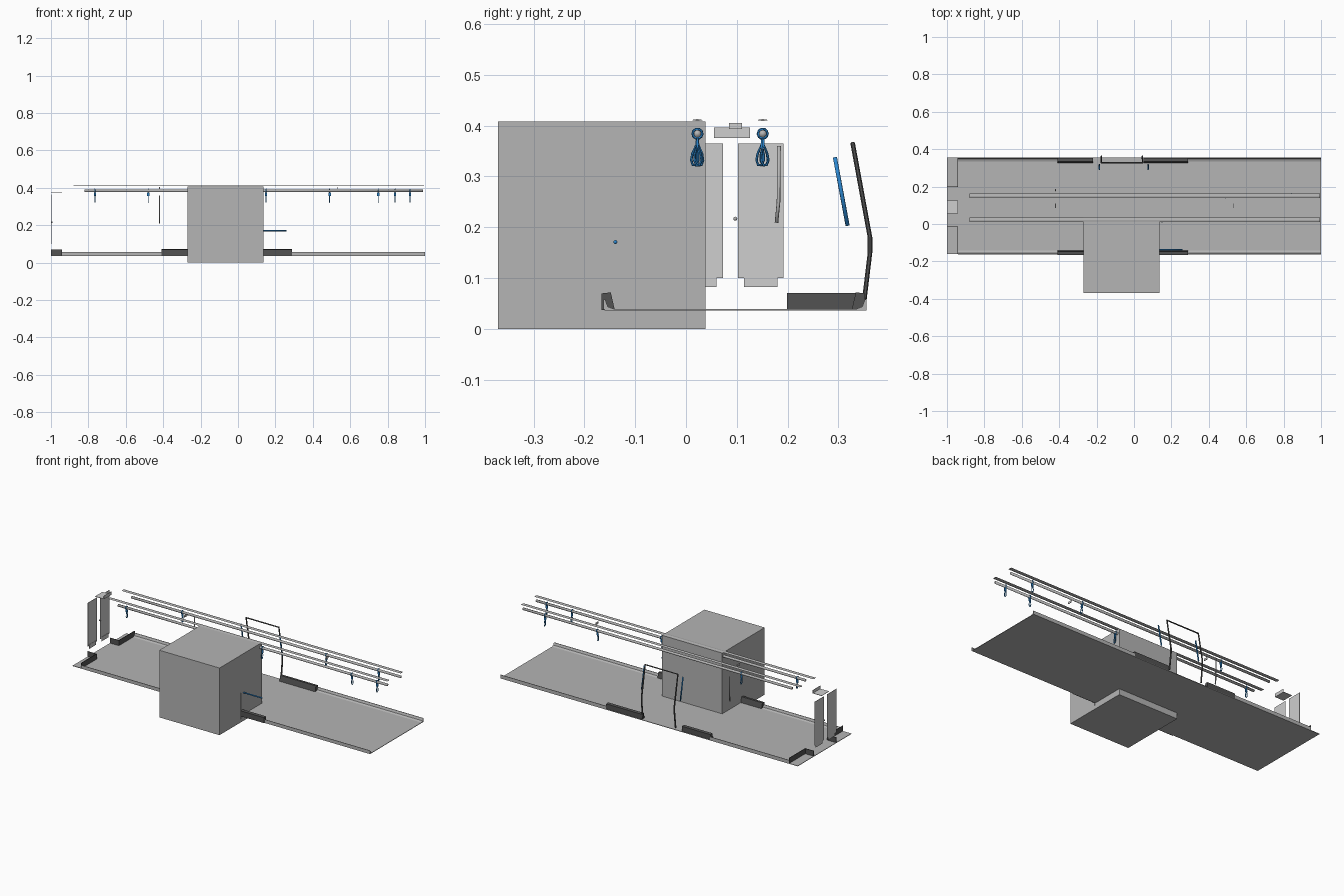
import bpy, bmesh, math
from mathutils import Vector, Matrix

if "Cube" in bpy.data.objects:
    bpy.data.objects.remove(bpy.data.objects["Cube"])

def mat(name, c):
    m = bpy.data.materials.new(name)
    m.diffuse_color = (*c, 1)
    m.use_nodes = True
    m.node_tree.nodes["Principled BSDF"].inputs["Base Color"].default_value = m.diffuse_color
    return m

GREY = mat("mid_grey", (0.46, 0.46, 0.46))
LIGHT = mat("light_grey", (0.62, 0.62, 0.62))
DARK = mat("dark_grey", (0.085, 0.085, 0.085))
BLUE = mat("blue", (0.025, 0.24, 0.62))

def finish(name, bm, m, smooth=False):
    bmesh.ops.recalc_face_normals(bm, faces=bm.faces)
    me = bpy.data.meshes.new(name)
    bm.to_mesh(me)
    bm.free()
    me.materials.append(m)
    if smooth:
        me.shade_smooth()
    ob = bpy.data.objects.new(name, me)
    bpy.context.collection.objects.link(ob)
    return ob

def box(name, x, y, z, m):
    bm = bmesh.new()
    bmesh.ops.create_cube(bm, size=1)
    for v in bm.verts:
        v.co = [(r[0] + r[1]) / 2 + c * (r[1] - r[0]) for r, c in zip((x, y, z), v.co)]
    return finish(name, bm, m)

def prism(name, x, prof, m):
    """Closed (y, z) profile extruded along x."""
    bm = bmesh.new()
    f = bm.faces.new([bm.verts.new((x[0], a, b)) for a, b in prof])
    g = bmesh.ops.extrude_face_region(bm, geom=[f])["geom"]
    bmesh.ops.translate(bm, verts=[v for v in g if isinstance(v, bmesh.types.BMVert)],
                        vec=(x[1] - x[0], 0, 0))
    return finish(name, bm, m)

def tube(name, pts, r, m, sides=8, closed=False):
    """Round bar along points, mitred at the corners."""
    pts = [Vector(p) for p in pts]
    n = len(pts)
    bm = bmesh.new()
    rings = []
    nrm = None
    for i, p in enumerate(pts):
        a = pts[i - 1] if (i or closed) else p
        b = pts[(i + 1) % n] if (i < n - 1 or closed) else p
        t = ((p - a).normalized() + (b - p).normalized()).normalized()
        if nrm is None:
            nrm = t.orthogonal()
        nrm = (nrm - t * nrm.dot(t)).normalized()
        w = t.cross(nrm)
        rings.append([bm.verts.new(p + r * (math.cos(k) * nrm + math.sin(k) * w))
                      for k in (2 * math.pi * j / sides for j in range(sides))])
    for i in range(n if closed else n - 1):
        A, B = rings[i], rings[(i + 1) % n]
        for j in range(sides):
            k = (j + 1) % sides
            bm.faces.new((A[j], A[k], B[k], B[j]))
    if not closed:
        bm.faces.new(rings[0])
        bm.faces.new(rings[-1])
    return finish(name, bm, m, sides > 6)

# Floor and large block
box("floor", (-1, 1), (-0.16, 0.355), (0.036, 0.039), GREY)
box("block", (-0.27, 0.135), (-0.37, 0.038), (0, 0.408), GREY)

# Coved floor edges and door-side skirts, front and back
cove = [(0, 0.039), (0.013, 0.044), (0.018, 0.058), (0.021, 0.058), (0.021, 0.038)]
skirt = [(0, 0.037), (0.008, 0.072), (0.026, 0.070), (0.026, 0.037)]
for side, y0, s in (("back", 0.334, 1), ("front", -0.141, -1)):
    for i, x in enumerate(((-0.94, -0.41), (0.29, 1))):
        prism(f"{side}_cove_{i}", x, [(y0 + s * a, b) for a, b in cove], GREY)
    inner = (-0.22, 0.05) if s > 0 else (-0.27, 0.135)
    y1 = 0.326 if s > 0 else -0.14
    for i, x in enumerate(((-0.41, inner[0]), (inner[1], 0.29))):
        prism(f"{side}_skirt_{i}", x, [(y1 + s * a, b) for a, b in skirt], DARK)

# L-shaped end skirts
for side, ya, yb, yc in (("back", 0.2, 0.352, 0.2), ("front", -0.16, -0.015, -0.015)):
    box(f"{side}_end_skirt", (-0.943, -0.94), (ya, yb), (0.037, 0.071), DARK)
    box(f"{side}_end_return", (-1, -0.94), (yc - 0.0015, yc + 0.0015), (0.037, 0.071), DARK)

# End wall panels with kick plates, header and latch
for i, y in enumerate((0.0275, 0.147)):
    box(f"end_panel_{i}", (-1, -0.998), (y - 0.045, y + 0.045), (0.1, 0.365), LIGHT)
    box(f"kick_plate_{i}", (-0.998, -0.996), (y - 0.033, y + 0.033), (0.083, 0.108), LIGHT)
box("header_shelf", (-1, -0.94), (0.055, 0.126), (0.376, 0.378), LIGHT)
box("header_front", (-0.942, -0.94), (0.055, 0.126), (0.376, 0.396), LIGHT)
tube("latch", [(-1, 0.097, 0.217), (-0.992, 0.097, 0.217)], 0.004, GREY)

# Small hanging plates
for x in (-0.42, 0.53):
    box("hanging_plate", (x - 0.002, x + 0.002), (0.085, 0.11), (0.393, 0.405), LIGHT)

# Ceiling strips, handrails and hanging straps
def strap(x, y, tilt):
    loop = [(-0.001, -0.024), (-0.006, -0.040), (-0.007, -0.053), (-0.003, -0.062),
            (0.003, -0.062), (0.007, -0.053), (0.006, -0.040), (0.001, -0.024)]
    collar = [(0.0095 * math.cos(a), 0.0095 * math.sin(a))
              for a in (math.pi * k / 5 for k in range(10))]
    parts = [tube("strap_loop", [(0, a, b) for a, b in loop], 0.0025, BLUE, 6, True),
             tube("strap_collar", [(0, a, b) for a, b in collar], 0.0025, BLUE, 6, True),
             box("strap_band", (-0.006, 0.006), (-0.002, 0.002), (-0.028, -0.008), BLUE)]
    for p in parts:
        p.data.transform(Matrix.Translation((x, y, 0.384)) @ Matrix.Rotation(tilt, 4, 'X'))

for side, y, xs in (("front", 0.0225, (-0.765, 0.15, 0.75, 0.92)),
                    ("back", 0.151, (-0.48, 0.49, 0.84))):
    tube(f"{side}_handrail", [(-0.82, y, 0.384), (0.99, y, 0.384)], 0.0075, GREY, 12)
    prism(f"{side}_ceiling_strip", (-0.88, 0.995),
          [(y - 0.012, 0.411), (y, 0.409), (y + 0.012, 0.411), (y, 0.413)], GREY)
    for i, x in enumerate(xs):
        strap(x, y, (0.06, -0.1, 0.08, 0.02)[i])

# Door frame: two bent posts joined by a top bar
left, right = [[(x, 0.35, 0.05), (x, 0.362, 0.15), (x, 0.362, 0.18), (x, 0.328, 0.365)]
               for x in (-0.175, 0.045)]
tube("door_frame", left + right[::-1], 0.0045, DARK, 6)

# Blue grab handles and grey bent bar
for x in (-0.185, 0.075):
    tube("door_handle", [(x, 0.318, 0.203), (x, 0.293, 0.338)], 0.004, BLUE)
tube("front_handle", [(0.12, -0.139, 0.171), (0.26, -0.139, 0.171)], 0.004, BLUE)
tube("bent_bar", [(-0.42, 0.178, 0.209), (-0.42, 0.182, 0.25), (-0.42, 0.183, 0.36)],
     0.0035, GREY)
box("front_post", (0.133, 0.137), (-0.167, -0.165), (0.022, 0.18), GREY)
